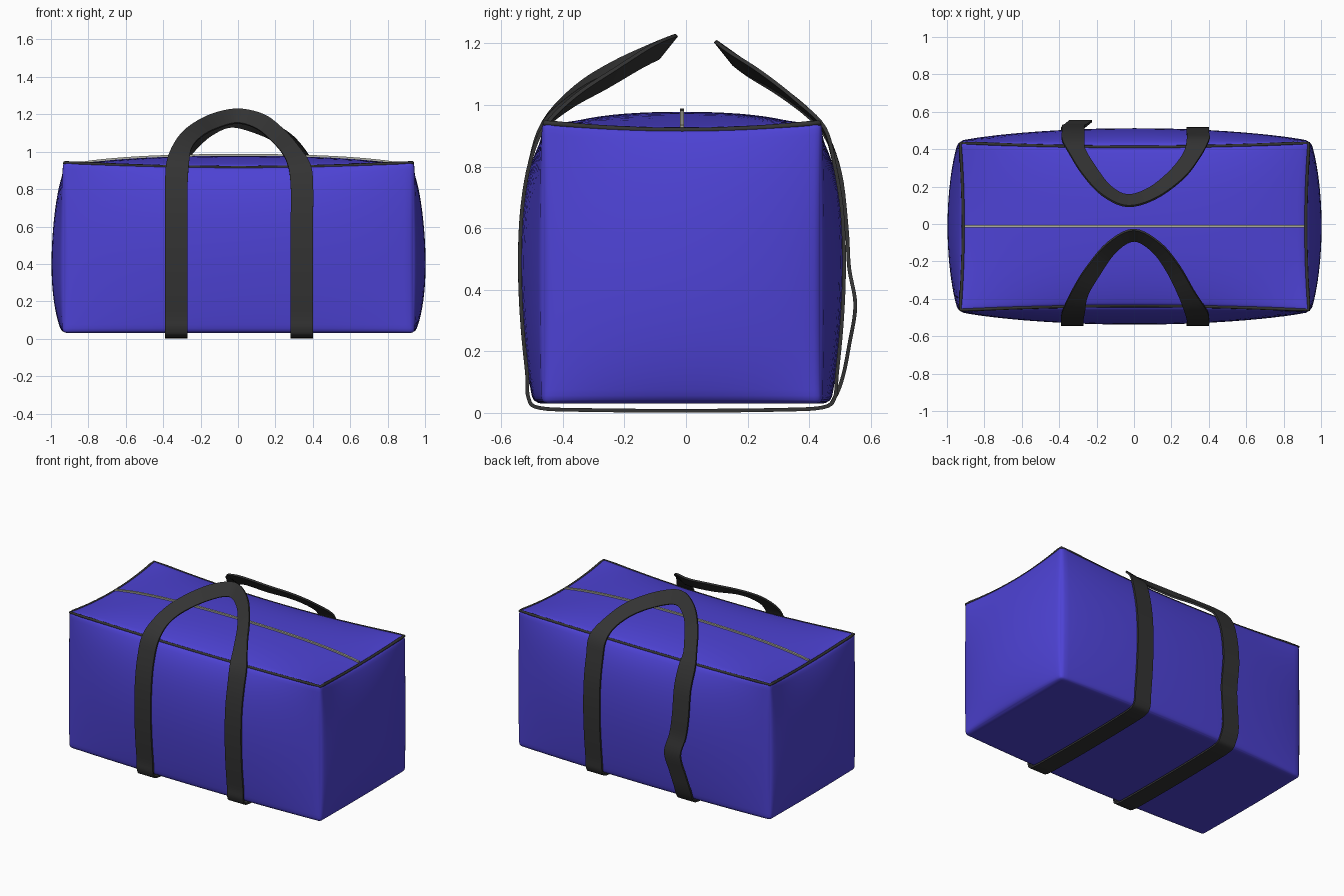
import bpy, bmesh, math
from mathutils import Vector

if "Cube" in bpy.data.objects:
    bpy.data.objects.remove(bpy.data.objects["Cube"])


def material(name, rgb):
    m = bpy.data.materials.new(name)
    m.diffuse_color = (*rgb, 1)
    m.use_nodes = True
    m.node_tree.nodes["Principled BSDF"].inputs["Base Color"].default_value = m.diffuse_color
    return m


BLUE = material("blue canvas", (0.075, 0.055, 0.66))
BLACK = material("black webbing", (0.033, 0.033, 0.033))
METAL = material("zipper grey", (0.42, 0.42, 0.36))

CENTRE = Vector((0.003, -0.013, 0.49))
HALF = Vector((0.94, 0.455, 0.46))


def puff(t):
    return max(0.0, 1 - t * t) ** 0.8


def surf(u, v, w, r=0.022):
    """Map a point of the unit cube onto the stuffed, rounded bag surface."""
    p = Vector((u * HALF.x, v * HALF.y, w * HALF.z))
    inner = Vector([max(-h + r, min(h - r, c)) for c, h in zip(p, HALF)])
    d = p - inner
    if d.length > r:
        p = inner + d.normalized() * r
    top, low = max(0, w), max(0, -w)
    mu, mv = 1 - u * u, 1 - v * v
    p.x += u * (0.058 * puff(v) * puff(w) * (1 - 0.35 * w) - 0.018 * mv * top ** 4)
    p.y += v * (0.07 * puff(u) * puff(w) - 0.025 * mu * top ** 4 + 0.025 * mu * low ** 3)
    p.z += top ** 4 * (0.028 * mu * mv - 0.028 * mu * v ** 4 - 0.026 * mv * u ** 4)
    return CENTRE + p


def add_object(name, bm, mat):
    bmesh.ops.recalc_face_normals(bm, faces=bm.faces)
    me = bpy.data.meshes.new(name)
    bm.to_mesh(me)
    bm.free()
    me.materials.append(mat)
    ob = bpy.data.objects.new(name, me)
    bpy.context.collection.objects.link(ob)
    bpy.context.view_layer.objects.active = ob
    bpy.ops.object.select_all(action='DESELECT')
    ob.select_set(True)
    bpy.ops.object.shade_smooth_by_angle(angle=math.radians(40))
    return ob


def ribbon(name, pts, mat, thick, closed, steps=5):
    """Sweep a flat band through (centre, half-width vector) points."""
    n = len(pts)
    get = lambda i: pts[i % n] if closed else pts[max(0, min(n - 1, i))]
    path = []
    for i in range(n if closed else n - 1):
        q = [get(i + k) for k in (-1, 0, 1, 2)]
        for s in range(steps):
            t = s / steps
            path.append([0.5 * (2 * b + (c - a) * t + (2 * a - 5 * b + 4 * c - d) * t * t
                                + (3 * b - a - 3 * c + d) * t ** 3)
                         for a, b, c, d in zip(*q)])
    if not closed:
        path.append(list(pts[-1]))
    bm = bmesh.new()
    m = len(path)
    rings = []
    for i, (c, w) in enumerate(path):
        a = path[(i - 1) % m if closed else max(i - 1, 0)][0]
        b = path[(i + 1) % m if closed else min(i + 1, m - 1)][0]
        nrm = (b - a).cross(w).normalized() * thick / 2
        rings.append([bm.verts.new(c + x) for x in (w + nrm, w - nrm, -w - nrm, -w + nrm)])
    for i in range(m if closed else m - 1):
        r, s = rings[i], rings[(i + 1) % m]
        for k in range(4):
            bm.faces.new((r[k], r[(k + 1) % 4], s[(k + 1) % 4], s[k]))
    if not closed:
        bm.faces.new(rings[0])
        bm.faces.new(rings[-1])
    return add_object(name, bm, mat)


# stuffed bag body
bm = bmesh.new()
bmesh.ops.create_cube(bm, size=2)
bmesh.ops.subdivide_edges(bm, edges=bm.edges[:], cuts=27, use_grid_fill=True)
for v in bm.verts:
    v.co = surf(*[math.sin(max(-1, min(1, c)) * math.pi / 2) for c in v.co])
add_object("bag_body", bm, BLUE)

# dark piping around the top edge
N = 20
ts = [-1 + 2 * i / N for i in range(N)]
loop = ([(t, -1) for t in ts] + [(1, t) for t in ts]
        + [(-t, 1) for t in ts] + [(-1, -t) for t in ts])
cu = bpy.data.curves.new("top_piping", 'CURVE')
cu.dimensions = '3D'
cu.bevel_depth = 0.009
cu.bevel_resolution = 2
sp = cu.splines.new('POLY')
sp.points.add(len(loop) - 1)
for p, (u, v) in zip(sp.points, loop):
    p.co = (*surf(u, v, 1), 1)
sp.use_cyclic_u = True
cu.materials.append(BLACK)
bpy.context.collection.objects.link(bpy.data.objects.new("top_piping", cu))

# zipper along the middle of the top
zip_pts = [(surf(-0.985 + 1.97 * i / 16, 0, 1) + Vector((0, 0, 0.004)), Vector((0, 0.007, 0)))
           for i in range(17)]
ribbon("zipper", zip_pts, METAL, 0.012, False, 2)

# webbing: one band forming both handles and both wrapped straps
HW = 0.06
XR, XL = 0.342, -0.33


def side(x, v, sign, ws):
    u = (x - CENTRE.x) / HALF.x
    return [(surf(u, v, w) + Vector((0, v * 0.009, 0)), Vector((sign * HW, 0, 0))) for w in ws]


def under(x, sign, flip):
    pts = [(-0.512, 0.05), (-0.475, 0.016), (-0.3, 0.009), (0, 0.007), (0.3, 0.01),
           (0.445, 0.018), (0.483, 0.05)]
    return [(Vector((x, y, z)), Vector((sign * HW, 0, 0))) for y, z in (pts[::-1] if flip else pts)]


def free(rows):
    return [(Vector(r[:3]), Vector(r[3:]).normalized() * (HW if abs(r[3]) > 0.9 else 0.048))
            for r in rows]


down = (0.7, 0.4, 0.1, -0.2, -0.5, -0.8)
front_handle = free([
    (-0.322, -0.465, 0.94, -1, 0.05, 0.1), (-0.29, -0.37, 1.04, -0.85, 0.2, 0.35),
    (-0.225, -0.26, 1.11, -0.7, 0.4, 0.5), (-0.12, -0.125, 1.165, -0.4, 0.5, 0.7),
    (0, -0.06, 1.19, 0, 0.6, 0.75), (0.12, -0.125, 1.16, 0.4, 0.45, 0.75),
    (0.21, -0.24, 1.09, 0.65, 0.35, 0.65), (0.28, -0.37, 1.01, 0.85, 0.2, 0.4),
    (0.33, -0.465, 0.92, 1, 0.05, 0.1)])
back_handle = free([
    (0.342, 0.45, 0.92, 1, 0, 0.1), (0.31, 0.37, 1.0, 0.9, -0.2, 0.3),
    (0.23, 0.265, 1.08, 0.7, -0.4, 0.5), (0.1, 0.165, 1.14, 0.35, -0.55, 0.7),
    (-0.035, 0.125, 1.17, 0, -0.6, 0.75), (-0.15, 0.18, 1.13, -0.4, -0.5, 0.7),
    (-0.24, 0.285, 1.06, -0.7, -0.35, 0.5), (-0.305, 0.39, 0.98, -0.9, -0.1, 0.3),
    (-0.325, 0.45, 0.91, -1, 0, 0.1)])
# slack back strap that puckers outward
slack = free([
    (-0.325, 0.50, 0.78, -1, 0, 0), (-0.325, 0.522, 0.6, -1, 0, 0),
    (-0.31, 0.53, 0.47, -1, 0, 0), (-0.285, 0.55, 0.35, -1, 0, 0),
    (-0.31, 0.53, 0.22, -1, 0, 0), (-0.33, 0.51, 0.12, -1, 0, 0)])

band = (front_handle + side(XR, -1, 1, down) + under(XR, 1, False)
        + side(XR, 1, 1, down[::-1]) + back_handle + slack
        + under(XL, -1, True) + side(XL, -1, -1, down[::-1]))
ribbon("handle_straps", band, BLACK, 0.012, True, 5)
